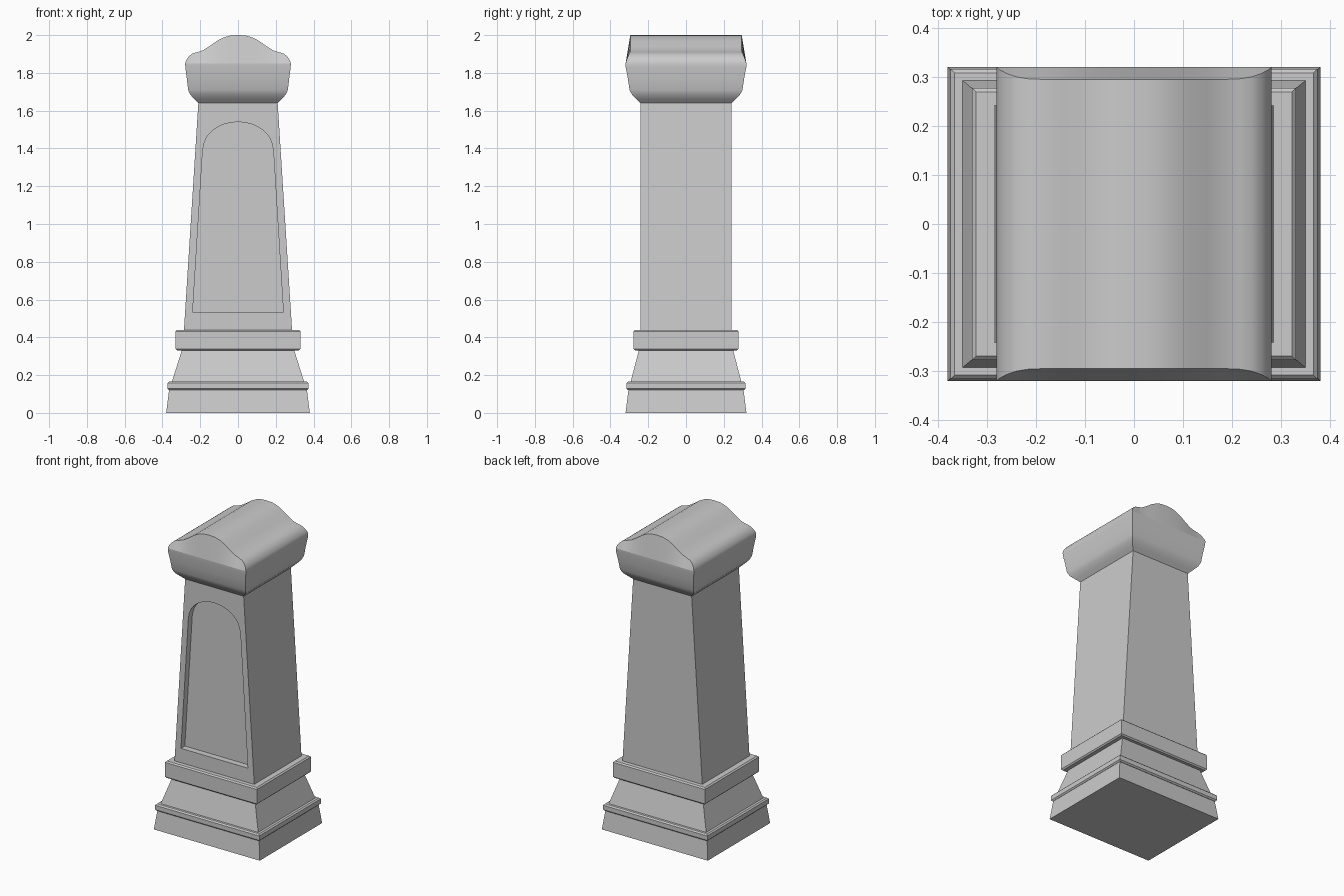
import bpy, bmesh, math

if "Cube" in bpy.data.objects:
    bpy.data.objects.remove(bpy.data.objects["Cube"])


def make_object(name, bm, smooth=False):
    bmesh.ops.remove_doubles(bm, verts=bm.verts, dist=1e-5)
    bmesh.ops.recalc_face_normals(bm, faces=bm.faces)
    mesh = bpy.data.meshes.new(name)
    bm.to_mesh(mesh)
    bm.free()
    obj = bpy.data.objects.new(name, mesh)
    bpy.context.collection.objects.link(obj)
    bpy.ops.object.select_all(action='DESELECT')
    obj.select_set(True)
    bpy.context.view_layer.objects.active = obj
    if smooth:
        bpy.ops.object.shade_smooth_by_angle(angle=math.radians(35))
    return obj


def loft(bm, levels, cap_top=True):
    """Stack rectangular rings given as (z, half_x, half_y)."""
    rings = [[bm.verts.new((sx * hx, sy * hy, z))
              for sx, sy in ((-1, -1), (1, -1), (1, 1), (-1, 1))]
             for z, hx, hy in levels]
    for a, b in zip(rings, rings[1:]):
        for i in range(4):
            j = (i + 1) % 4
            bm.faces.new((a[i], a[j], b[j], b[i]))
    bm.faces.new(rings[0][::-1])
    if cap_top:
        bm.faces.new(rings[-1])


def block(name, levels):
    bm = bmesh.new()
    loft(bm, levels)
    return make_object(name, bm)


def band(name, z0, z1, hx, hy, c=0.008):
    return block(name, [(z0, hx - c, hy - c), (z0 + c, hx, hy),
                        (z1 - c, hx, hy), (z1, hx - c, hy - c)])


# Stepped base
block("plinth", [(0, 0.38, 0.32), (0.12, 0.365, 0.305)])
band("lower_band", 0.12, 0.165, 0.374, 0.316)
block("sloped_base", [(0.165, 0.35, 0.293), (0.33, 0.298, 0.25)])
band("upper_band", 0.33, 0.44, 0.33, 0.277)

# Tapering shaft, with an arched panel sunk into the front
shaft = block("shaft", [(0.44, 0.286, 0.242), (1.64, 0.21, 0.242)])
half = [(0.24, 0.533), (0.187, 1.39)]
half += [(0.183 * math.cos(t), 1.40 + 0.14 * math.sin(t))
         for t in (math.radians(90 * i / 8) for i in range(1, 8))]
outline = half + [(0, 1.54)] + [(-x, z) for x, z in reversed(half)]
bm = bmesh.new()
front = [bm.verts.new((x, -0.30, z)) for x, z in outline]
back = [bm.verts.new((x, -0.202, z)) for x, z in outline]
bm.faces.new(front)
bm.faces.new(back[::-1])
for i in range(len(front)):
    j = (i + 1) % len(front)
    bm.faces.new((front[i], back[i], back[j], front[j]))
cutter = make_object("panel_cutter", bm)
cutter.hide_render = True
cut = shaft.modifiers.new("panel", 'BOOLEAN')
cut.operation = 'DIFFERENCE'
cut.solver = 'EXACT'
cut.object = cutter
bpy.context.view_layer.objects.active = shaft
bpy.ops.object.modifier_apply(modifier=cut.name)
bpy.data.objects.remove(cutter)

# Cap: flared underside, wavy ridge on top, ends leaning inwards
bm = bmesh.new()
rim = 1.85
loft(bm, [(1.64, 0.21, 0.242), (1.66, 0.23, 0.262), (1.685, 0.253, 0.286),
          (1.71, 0.264, 0.299), (1.77, 0.271, 0.308), (1.83, 0.279, 0.319),
          (rim, 0.28, 0.32)], cap_top=False)
half = [(0.28, rim, 0.32), (0.275, 1.867, 0.315), (0.26, 1.888, 0.307),
        (0.24, 1.903, 0.30), (0.215, 1.91, 0.296), (0.185, 1.92, 0.295),
        (0.15, 1.942, 0.295), (0.11, 1.97, 0.295), (0.075, 1.988, 0.295),
        (0.04, 1.998, 0.295)]
ridge = half + [(0, 2.0, 0.295)] + [(-x, z, y) for x, z, y in reversed(half)]
for (xa, za, ya), (xb, zb, yb) in zip(ridge, ridge[1:]):
    bm.faces.new([bm.verts.new(p) for p in
                  ((xa, -ya, za), (xa, ya, za), (xb, yb, zb), (xb, -yb, zb))])
    for s in (-1, 1):
        pts = [(xa, s * ya, za), (xb, s * yb, zb),
               (xb, s * 0.32, rim), (xa, s * 0.32, rim)]
        pts = list(dict.fromkeys(pts))
        bm.faces.new([bm.verts.new(p) for p in pts])
make_object("cap", bm, smooth=True)
